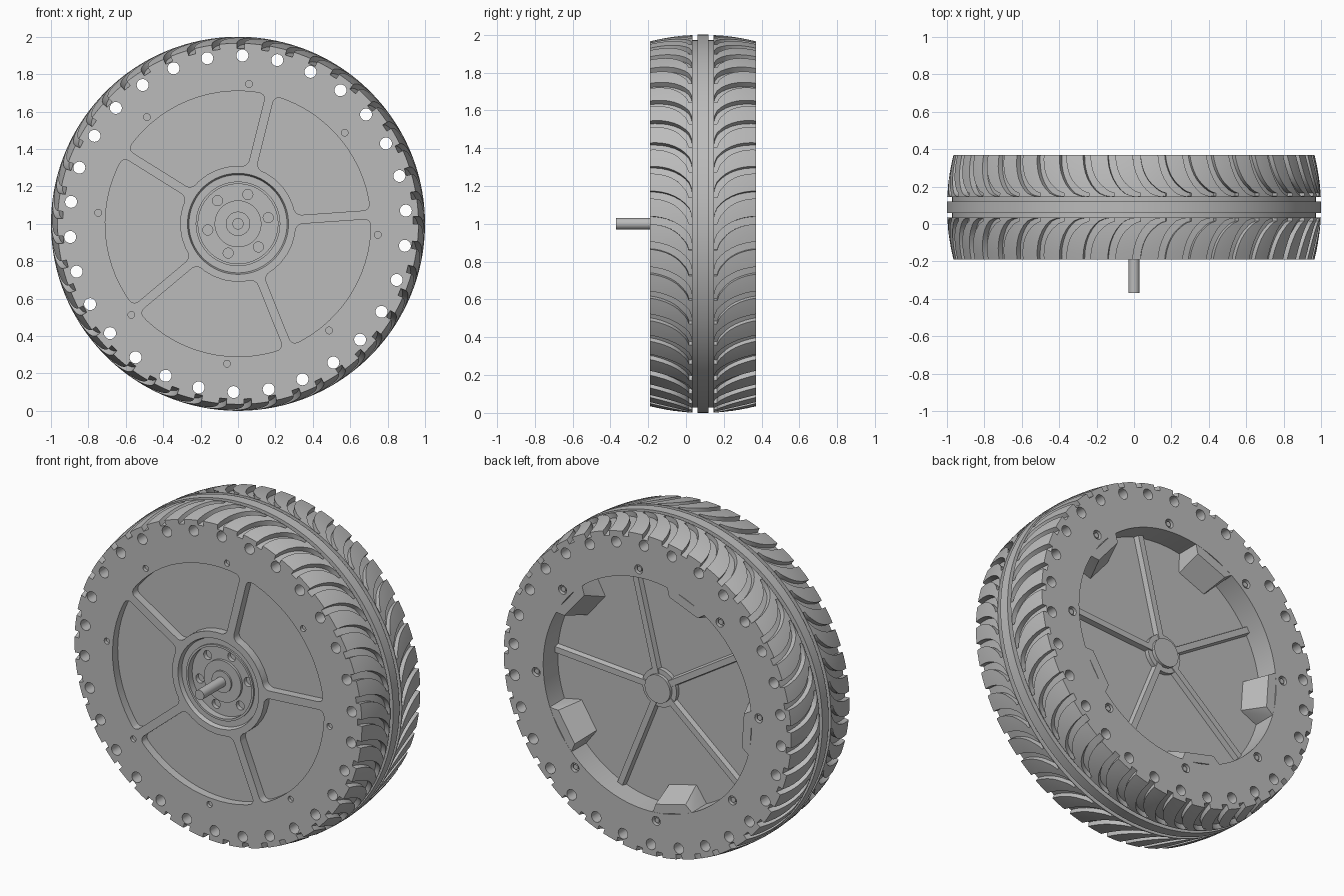
import bpy, bmesh, math
from mathutils import Matrix, Vector

if "Cube" in bpy.data.objects:
    bpy.data.objects.remove(bpy.data.objects["Cube"], do_unlink=True)

FRONT, BACK, MID = -0.19, 0.37, 0.09
SEAM, SEGS, GROOVES = 0.805, 180, 45
TAU = math.tau

grey = bpy.data.materials.new("plain grey")
grey.use_nodes = True
colour = (0.5, 0.5, 0.5, 1)
grey.diffuse_color = colour
grey.node_tree.nodes["Principled BSDF"].inputs["Base Color"].default_value = colour


def polar(r, a, y):
    return Vector((r * math.cos(a), y, r * math.sin(a)))


def finish(name, bm, helper=False):
    bmesh.ops.recalc_face_normals(bm, faces=bm.faces)
    mesh = bpy.data.meshes.new(name)
    bm.to_mesh(mesh)
    bm.free()
    mesh.materials.append(grey)
    ob = bpy.data.objects.new(name, mesh)
    ob.location.z = 1
    bpy.context.collection.objects.link(ob)
    ob.hide_render = helper
    return ob


def lathe(name, profile, closed):
    bm = bmesh.new()
    vs = [bm.verts.new((r, y, 0)) for r, y in profile]
    es = [bm.edges.new(p) for p in zip(vs, vs[1:])]
    if closed:
        es.append(bm.edges.new((vs[-1], vs[0])))
    bmesh.ops.spin(bm, geom=vs + es, cent=(0, 0, 0), axis=(0, 1, 0),
                   angle=TAU, steps=SEGS, use_merge=True)
    bmesh.ops.remove_doubles(bm, verts=bm.verts, dist=1e-5)
    return finish(name, bm)


def pins(bm, count, start, dist, radius, y0, y1, segs=24):
    """Ring of cylinders parallel to the axle."""
    for i in range(count):
        place = Matrix.Translation(polar(dist, math.radians(start) + TAU * i / count, (y0 + y1) / 2))
        bmesh.ops.create_cone(bm, cap_ends=True, segments=segs, radius1=radius, radius2=radius,
                              depth=y1 - y0, matrix=place @ Matrix.Rotation(math.pi / 2, 4, 'X'))


def pin_object(name, *args):
    bm = bmesh.new()
    pins(bm, *args)
    return finish(name, bm)


def cut(ob, bm, name):
    cutter = finish(name, bm, True)
    mod = ob.modifiers.new(name, 'BOOLEAN')
    mod.operation, mod.solver, mod.object = 'DIFFERENCE', 'MANIFOLD', cutter
    bpy.context.view_layer.objects.active = ob
    bpy.ops.object.modifier_apply(modifier=name)
    bpy.data.objects.remove(cutter, do_unlink=True)


def crown(y):
    return 1 - 0.035 * abs((y - MID) / 0.28) ** 2


# Tyre body with two channels beside the centre rib
half = [0.28, 0.24, 0.2, 0.16, 0.12, 0.08, 0.055]
outer = [(crown(MID - d), MID - d) for d in half] + [(0.972, MID - 0.055), (0.972, MID - 0.03), (1, MID - 0.03)]
outer += [(r, 2 * MID - y) for r, y in reversed(outer)]
tyre = lathe("tyre", outer + [(SEAM, BACK), (SEAM, FRONT)], True)

# Curved tread grooves, mirrored on both shoulders
bm = bmesh.new()
for side in (-1, 1):
    for i in range(GROOVES):
        rings = []
        for k in range(12):
            f = min(k, 10) / 10 * math.pi / 2
            d = 0.067 + 0.225 * (1 - math.cos(f)) + (0.05 if k == 11 else 0)
            a = TAU * i / GROOVES + 0.16 * math.sin(f)
            w = 0.008 + 0.013 * min(1, k / 3)
            n = Vector((0.225 * math.sin(f), 0.16 * math.cos(f))).normalized() * w
            low = crown(MID + min(d, 0.28)) - 0.03
            rings.append([bm.verts.new(polar(r, a + s * n.x, MID + side * (d - s * n.y)))
                          for r, s in ((low, -1), (low, 1), (1.05, 1), (1.05, -1))])
        bm.faces.new(rings[0])
        bm.faces.new(rings[-1])
        for p, q in zip(rings, rings[1:]):
            for j in range(4):
                bm.faces.new((p[j], p[j - 1], q[j - 1], q[j]))
cut(tyre, bm, "groove_cutter")

# Through holes around the sidewall
bm = bmesh.new()
pins(bm, 30, 88.5, 0.9, 0.032, FRONT - 0.1, BACK + 0.1)
cut(tyre, bm, "sidewall_hole_cutter")

# Rim body: stepped hub on the front, open dish on the back
FLOOR = 0.23
rim = lathe("rim", [(0, -0.16), (0.065, -0.16), (0.065, -0.15), (0.125, -0.15), (0.125, -0.135),
                    (0.213, -0.135), (0.213, -0.175), (0.226, -0.175), (0.226, -0.165), (0.262, -0.165),
                    (0.27, FRONT), (SEAM, FRONT), (SEAM, BACK), (0.7, BACK), (0.7, FLOOR), (0, FLOOR)], False)

# Five sector pockets with rounded corners
bm = bmesh.new()
SPOKES = [math.radians(4 + 72 * i) for i in range(5)]
for s in SPOKES:
    pts = []
    for r, steps, flip in ((0.31, 6, 1), (0.71, 14, -1)):
        gap = math.asin(0.024 / r)
        arc = [gap + (TAU / 5 - 2 * gap) * k / steps for k in range(steps + 1)]
        pts += [(r, s + a) for a in arc[::flip]]
    corners = (0, 6, 7, 21)
    lower, upper = ([bm.verts.new(polar(r, a, y)) for r, a in pts] for y in (FRONT - 0.05, FRONT + 0.05))
    bm.faces.new(lower)
    bm.faces.new(upper)
    for k in range(len(pts)):
        bm.faces.new((lower[k - 1], lower[k], upper[k], upper[k - 1]))
    edges = [bm.edges.get((lower[c], upper[c])) for c in corners]
    bmesh.ops.bevel(bm, geom=edges, offset=0.035, segments=5, profile=0.5, affect='EDGES')
cut(rim, bm, "pocket_cutter")

# Bolt recesses: rim front, hub and rim back
bm = bmesh.new()
pins(bm, 8, -4.5, 0.75, 0.018, FRONT - 0.05, FRONT + 0.02)
pins(bm, 6, 11.5, 0.165, 0.027, FRONT - 0.05, -0.11)
pins(bm, 8, -4.5, 0.75, 0.027, BACK - 0.025, BACK + 0.05)
cut(rim, bm, "bolt_hole_cutter")
pin_object("back_screws", 8, -4.5, 0.75, 0.017, BACK - 0.03, BACK - 0.008, 6)

# Axle and back hub
pin_object("axle", 1, 0, 0, 0.03, -0.37, -0.12, 32)
pin_object("back_hub_collar", 1, 0, 0, 0.115, 0.2, 0.255, 48)
pin_object("back_hub_cap", 1, 0, 0, 0.085, 0.2, 0.275, 48)

# Back ribs, tapered towards the dish surface
bm = bmesh.new()
for s in SPOKES:
    across = polar(1, s + math.pi / 2, 0)
    pts = [polar(r, s, y) + across * w * k for r in (0.05, 0.72)
           for y, w in ((0.2, 0.032), (0.26, 0.018)) for k in (-1, 1)]
    bmesh.ops.convex_hull(bm, input=[bm.verts.new(p) for p in pts])
finish("back_ribs", bm)

# Sloping wedge blocks between the ribs
bm = bmesh.new()
for s in SPOKES:
    mid = s + TAU / 10
    pts = [polar(r, mid + k * a, y) for k in (-1, 1)
           for r, a, y in ((0.71, 0.2, 0.369), (0.65, 0.16, 0.369), (0.71, 0.2, 0.2), (0.57, 0.16, 0.2))]
    bmesh.ops.convex_hull(bm, input=[bm.verts.new(p) for p in pts])
finish("back_wedges", bm)

# Smooth the round surfaces, keep the edges crisp
for ob in bpy.context.scene.objects:
    if ob.type == 'MESH':
        bpy.ops.object.select_all(action='DESELECT')
        ob.select_set(True)
        bpy.context.view_layer.objects.active = ob
        bpy.ops.object.shade_smooth_by_angle(angle=math.radians(30))
